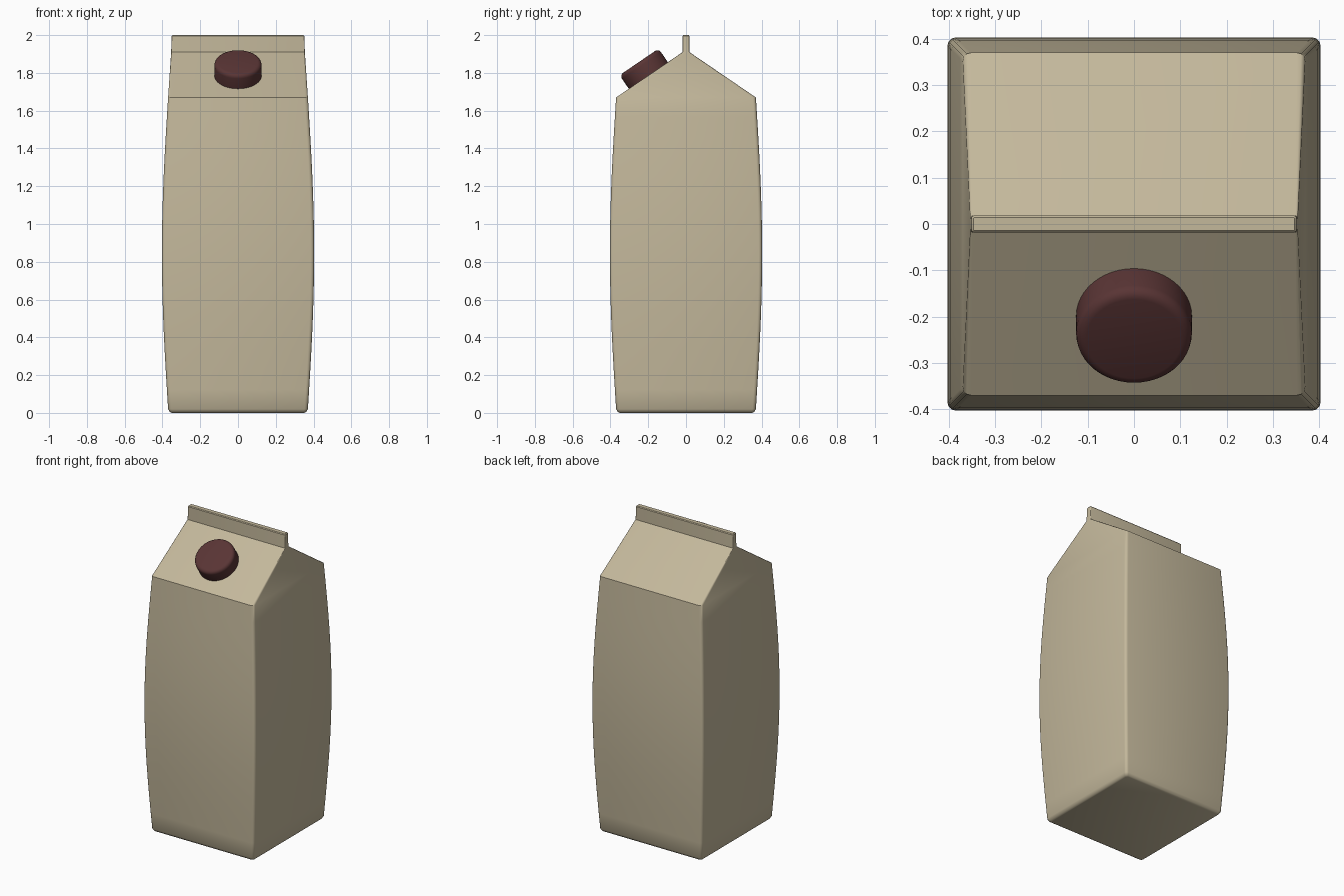
import bpy, bmesh, math
from mathutils import Matrix

if "Cube" in bpy.data.objects:
    bpy.data.objects.remove(bpy.data.objects["Cube"])


def finish(bm, name, color, angle):
    bmesh.ops.recalc_face_normals(bm, faces=bm.faces)
    me = bpy.data.meshes.new(name)
    bm.to_mesh(me)
    bm.free()
    ob = bpy.data.objects.new(name, me)
    bpy.context.collection.objects.link(ob)
    mat = bpy.data.materials.new(name + "_color")
    mat.diffuse_color = (*color, 1)
    mat.use_nodes = True
    mat.node_tree.nodes["Principled BSDF"].inputs["Base Color"].default_value = mat.diffuse_color
    me.materials.append(mat)
    bpy.ops.object.select_all(action='DESELECT')
    ob.select_set(True)
    bpy.context.view_layer.objects.active = ob
    bpy.ops.object.shade_smooth_by_angle(angle=math.radians(angle))
    return ob


def loft(bm, rings):
    """Skin a stack of closed point rings and cap both ends."""
    loops = [[bm.verts.new(p) for p in r] for r in rings]
    for a, b in zip(loops, loops[1:]):
        n = len(a)
        for i in range(n):
            bm.faces.new((a[i], a[(i + 1) % n], b[(i + 1) % n], b[i]))
    bm.faces.new(loops[0][::-1])
    bm.faces.new(loops[-1])


def rounded_rect(w, d, z, r, seg=3):
    pts = []
    for k, (sx, sy) in enumerate([(1, 1), (-1, 1), (-1, -1), (1, -1)]):
        for i in range(seg + 1):
            a = math.pi / 2 * (k + i / seg)
            pts.append((sx * (w - r) + r * math.cos(a),
                        sy * (d - r) + r * math.sin(a), z))
    return pts


# Carton: rounded bottom, bulging walls, gable roof and sealed fin
EAVE = 1.67
rings = [rounded_rect(0.350, 0.350, 0.0, 0.012),
         rounded_rect(0.361, 0.361, 0.005, 0.015)]
for i in range(17):
    z = 0.02 + (EAVE - 0.02) * i / 16
    w = 0.37 + 0.033 * math.sin(math.pi * i / 16)
    rings.append(rounded_rect(w, w, z, 0.018))
rings += [rounded_rect(0.354, 0.018, 1.91, 0.005),
          rounded_rect(0.351, 0.018, 1.995, 0.005),
          rounded_rect(0.347, 0.014, 2.0, 0.003)]
bm = bmesh.new()
loft(bm, rings)
finish(bm, "carton", (0.55, 0.48, 0.33), 35)

# Screw cap: turned profile, tilted to sit on the front roof slope
R, H, B = 0.125, 0.086, 0.022
profile = [(R, -0.005), (R, H - B)]
profile += [(R - B + B * math.cos(a), H - B + B * math.sin(a))
            for a in (math.pi / 8 * k for k in range(1, 5))]
bm = bmesh.new()
loft(bm, [[(r * math.cos(t), r * math.sin(t), z)
           for t in (2 * math.pi * k / 48 for k in range(48))]
          for r, z in profile])
slope = math.atan2(1.91 - EAVE, 0.37 - 0.018)
bm.transform(Matrix.Translation((0, -0.2, 1.787)) @ Matrix.Rotation(slope, 4, 'X'))
finish(bm, "screw_cap", (0.10, 0.035, 0.035), 40)
